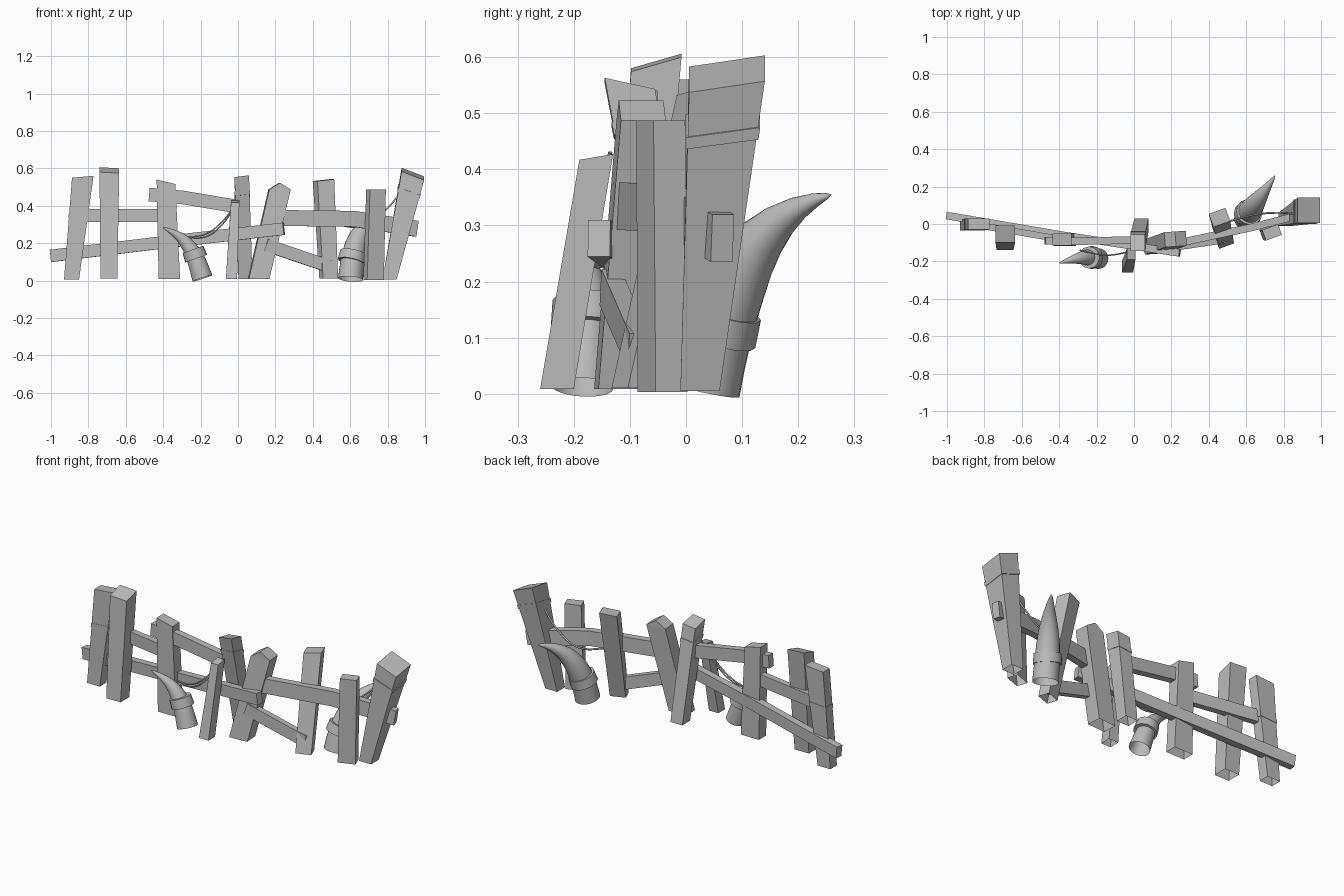
import bpy, bmesh, math
from mathutils import Vector, Matrix

if "Cube" in bpy.data.objects:
    bpy.data.objects.remove(bpy.data.objects["Cube"])

grey = bpy.data.materials.new("plain_grey")
grey.use_nodes = True
grey.diffuse_color = (0.5, 0.5, 0.5, 1)
grey.node_tree.nodes["Principled BSDF"].inputs["Base Color"].default_value = (0.5, 0.5, 0.5, 1)


def finish(name, bm, smooth=False):
    bmesh.ops.recalc_face_normals(bm, faces=bm.faces)
    mesh = bpy.data.meshes.new(name)
    bm.to_mesh(mesh)
    bm.free()
    mesh.materials.append(grey)
    obj = bpy.data.objects.new(name, mesh)
    bpy.context.collection.objects.link(obj)
    if smooth:
        bpy.ops.object.select_all(action='DESELECT')
        obj.select_set(True)
        bpy.context.view_layer.objects.active = obj
        bpy.ops.object.shade_smooth_by_angle(angle=math.radians(50))
    return obj


def loft(bm, rings, cap_start=True, cap_end=True):
    """Skin a list of equal rings of points."""
    rows = [[bm.verts.new(p) for p in ring] for ring in rings]
    n = len(rows[0])
    for a, b in zip(rows, rows[1:]):
        for i in range(n):
            j = (i + 1) % n
            bm.faces.new((a[i], a[j], b[j], b[i]))
    if cap_start:
        bm.faces.new(rows[0])
    if cap_end:
        bm.faces.new(rows[-1])
    return rows


def rect(center, size, turn, tilt=(0, 0)):
    """Four corners of a turned rectangle; tilt raises the +x and +y sides."""
    spin = Matrix.Rotation(math.radians(turn), 3, 'Z')
    pts = []
    for sx, sy in ((-1, -1), (1, -1), (1, 1), (-1, 1)):
        off = spin @ Vector((sx * size[0] / 2, sy * size[1] / 2, 0))
        off.z = sx * tilt[0] + sy * tilt[1]
        pts.append(Vector(center) + off)
    return pts


def post(name, base, base_size, top, top_size, turn=0, tilt=(0, 0), peak=0, band=None):
    """Leaning plank, open underneath, with a slanted or peaked top."""
    low = rect(base, base_size, turn)
    high = rect(top, top_size, turn, tilt)
    bm = bmesh.new()
    t = loft(bm, [low, high], False, not peak)[-1]
    if peak:
        up = Vector((0, 0, peak))
        f = bm.verts.new((t[0].co + t[1].co) / 2 + up)
        b = bm.verts.new((t[2].co + t[3].co) / 2 + up)
        for face in ((t[0], t[1], f), (t[2], t[3], b), (t[1], t[2], b, f), (t[3], t[0], f, b)):
            bm.faces.new(face)
    finish(name, bm)
    if band:
        # Wrapped band hugging the plank
        rings = []
        for z in (band - 0.011, band + 0.011):
            k = (z - base[2]) / (top[2] - base[2])
            pts = [a.lerp(c, k) for a, c in zip(low, high)]
            mid = sum(pts, Vector()) / 4
            rings.append([mid + (p - mid) * 1.06 for p in pts])
        bm = bmesh.new()
        loft(bm, rings)
        finish(name + "_band", bm)


def rail(name, points, height, depth=0.04):
    """Flat board following a path."""
    pts = [Vector(p) for p in points]
    rings = []
    for i, p in enumerate(pts):
        d = pts[min(i + 1, len(pts) - 1)] - pts[max(i - 1, 0)]
        d.normalize()
        side = d.cross(Vector((0, 0, 1))).normalized() * depth / 2
        up = side.cross(d).normalized() * height / 2
        rings.append([p - side - up, p + side - up, p + side + up, p - side + up])
    bm = bmesh.new()
    loft(bm, rings)
    finish(name, bm)


def tube_rings(points, radii, sides):
    pts = [Vector(p) for p in points]
    rings = []
    for i, p in enumerate(pts):
        d = pts[min(i + 1, len(pts) - 1)] - pts[max(i - 1, 0)]
        u = Vector((0, 1, 0)).cross(d).normalized()
        v = d.cross(u).normalized()
        rings.append([p + radii[i] * (u * math.cos(a) + v * math.sin(a))
                      for a in (2 * math.pi * s / sides for s in range(sides))])
    return rings


def tusk(name, points, radii, collar_at, collar_axis, collar_radius):
    bm = bmesh.new()
    loft(bm, tube_rings(points, radii, 12), False, True)
    obj = finish(name, bm, True)
    mod = obj.modifiers.new("round", 'SUBSURF')
    mod.levels = mod.render_levels = 1
    # Collar ring around the tusk
    c, axis = Vector(collar_at), Vector(collar_axis).normalized() * 0.026
    bm = bmesh.new()
    loft(bm, tube_rings([c - axis, c + axis], [collar_radius, collar_radius * 0.95], 12))
    finish(name + "_collar", bm, True)


def rope(name, points, radius=0.004):
    cu = bpy.data.curves.new(name, 'CURVE')
    cu.dimensions = '3D'
    cu.bevel_depth = radius
    cu.bevel_resolution = 1
    cu.resolution_u = 5
    sp = cu.splines.new('BEZIER')
    sp.bezier_points.add(len(points) - 1)
    for bp, p in zip(sp.bezier_points, points):
        bp.co = p
        bp.handle_left_type = bp.handle_right_type = 'AUTO'
    cu.materials.append(grey)
    bpy.context.collection.objects.link(bpy.data.objects.new(name, cu))


# Upright planks, from the right end to the left end
post("end_post_right", (-.89, -.005, .005), (.08, .06), (-.83, 0, .555), (.115, .06),
     tilt=(.005, 0), band=.345)
post("tall_post_right", (-.69, -.1, .01), (.09, .08), (-.688, -.053, .59), (.105, .09),
     tilt=(-.003, .013))
post("post_right", (-.367, -.085, .008), (.115, .065), (-.385, -.083, .528), (.1, .065),
     tilt=(-.012, 0))
post("thin_post", (-.035, -.23, .008), (.06, .06), (-.015, -.16, .422), (.045, .06),
     tilt=(0, .005))
post("middle_post", (.04, -.005, .008), (.075, .07), (.02, -.1, .548), (.078, .09),
     tilt=(.005, -.01), band=.46)
post("peaked_post", (.11, -.12, .008), (.11, .08), (.222, -.08, .487), (.115, .08),
     turn=4, peak=.036)
post("post_left", (.485, -.09, .01), (.085, .06), (.457, .035, .537), (.095, .075),
     turn=20, tilt=(.005, 0))
post("short_post_left", (.725, -.042, .003), (.095, .06), (.738, -.045, .487), (.09, .06),
     turn=20)
post("end_post_left", (.81, .025, .005), (.075, .07), (.935, .073, .57), (.12, .135),
     tilt=(-.023, .01), band=.475)

# Cross boards
rail("lower_board_right", [(-1, .045, .132), (-.37, -.062, .208), (.245, -.155, .277)], .066)
rail("upper_board_right", [(-.84, -.005, .348), (-.4, -.08, .347)], .07, .035)
rail("middle_board", [(-.475, -.09, .46), (-.3, -.092, .445), (.03, -.085, .39)], .072)
rail("upper_board_left", [(.2, -.11, .335), (.62, -.02, .33), (.955, .065, .277)], .085)
rail("lower_board_left", [(.15, -.135, .19), (.49, -.085, .075)], .068, .035)

# Curved tusks with collars
tusk("front_tusk",
     [(-.19, -.185, .012), (-.215, -.18, .09), (-.24, -.178, .15), (-.28, -.18, .21),
      (-.33, -.19, .25), (-.405, -.21, .287)],
     [.058, .053, .047, .036, .022, .003], (-.232, -.179, .142), (-.025, 0, .07), .062)
tusk("back_tusk",
     [(.602, .03, .008), (.61, .05, .1), (.63, .085, .2), (.665, .13, .28),
      (.715, .2, .337), (.757, .262, .356)],
     [.07, .067, .063, .047, .022, .004], (.612, .058, .125), (.02, .025, .09), .075)

# Sagging double rope and single rope
for i, drop in enumerate((0, .015)):
    rope("rope_right_%d" % (i + 1),
         [(.0, -.135, .43), (-.08, -.16, .32 - drop), (-.17, -.165, .25 - drop),
          (-.29, -.14, .23)])
rope("rope_left", [(.885, .05, .49), (.78, .06, .37), (.65, .05, .29), (.49, .01, .31)], .005)
